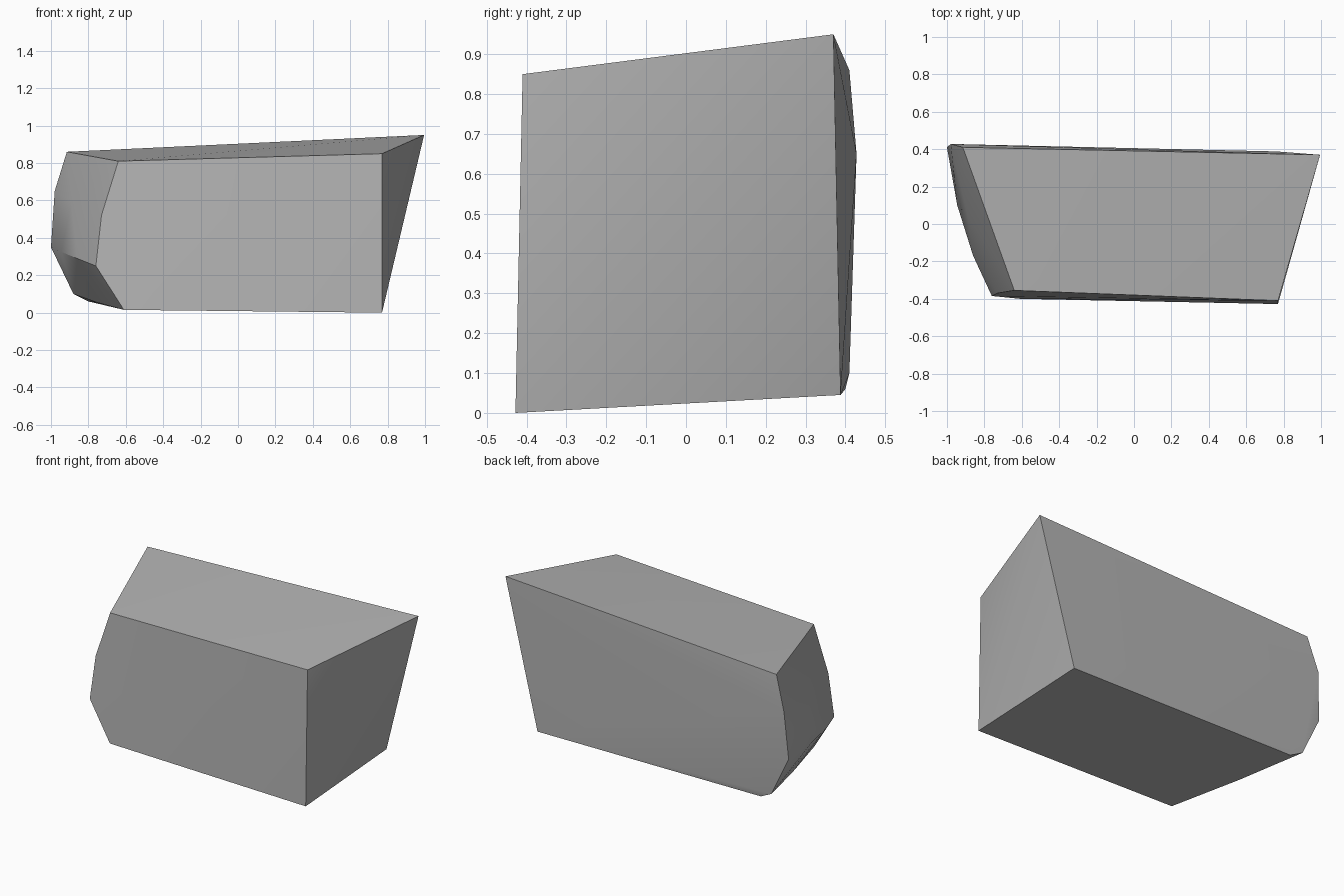
import bpy, bmesh, math

cube = bpy.data.objects.get("Cube")
if cube:
    bpy.data.objects.remove(cube, do_unlink=True)

# Plain stone colour
stone = bpy.data.materials.new("stone_grey")
stone.use_nodes = True
grey = (0.45, 0.45, 0.45, 1)
stone.diffuse_color = grey
stone.node_tree.nodes["Principled BSDF"].inputs["Base Color"].default_value = grey

# Outlines of the block, each running from top right round the worn end
front = [(0.77, -0.41, 0.85), (-0.64, -0.355, 0.81), (-0.73, -0.37, 0.52),
         (-0.76, -0.385, 0.25), (-0.61, -0.40, 0.015), (0.77, -0.428, 0)]
back = [(0.995, 0.37, 0.95), (-0.915, 0.41, 0.86), (-0.98, 0.428, 0.65),
        (-1, 0.41, 0.35), (-0.88, 0.41, 0.10), (-0.80, 0.40, 0.06), (0.76, 0.388, 0.045)]
# Bulge of the worn end between the outlines
bulge = [(-0.945, 0.10, 0.325), (-0.86, -0.17, 0.29), (-0.89, 0.05, 0.59), (-0.755, 0.02, 0.055)]

# Wrap the outlines in one convex block and merge the flat faces
mesh = bpy.data.meshes.new("stone_block")
bm = bmesh.new()
for point in front + back + bulge:
    bm.verts.new(point)
bmesh.ops.convex_hull(bm, input=bm.verts[:])
bmesh.ops.dissolve_limit(bm, angle_limit=math.radians(1.5), verts=bm.verts[:], edges=bm.edges[:])
bmesh.ops.recalc_face_normals(bm, faces=bm.faces[:])
bm.to_mesh(mesh)
bm.free()

block = bpy.data.objects.new("stone_block", mesh)
bpy.context.collection.objects.link(block)
mesh.materials.append(stone)

# Soften the shallow facets, keep the real edges crisp
bpy.context.view_layer.objects.active = block
block.select_set(True)
bpy.ops.object.shade_smooth_by_angle(angle=math.radians(30))
